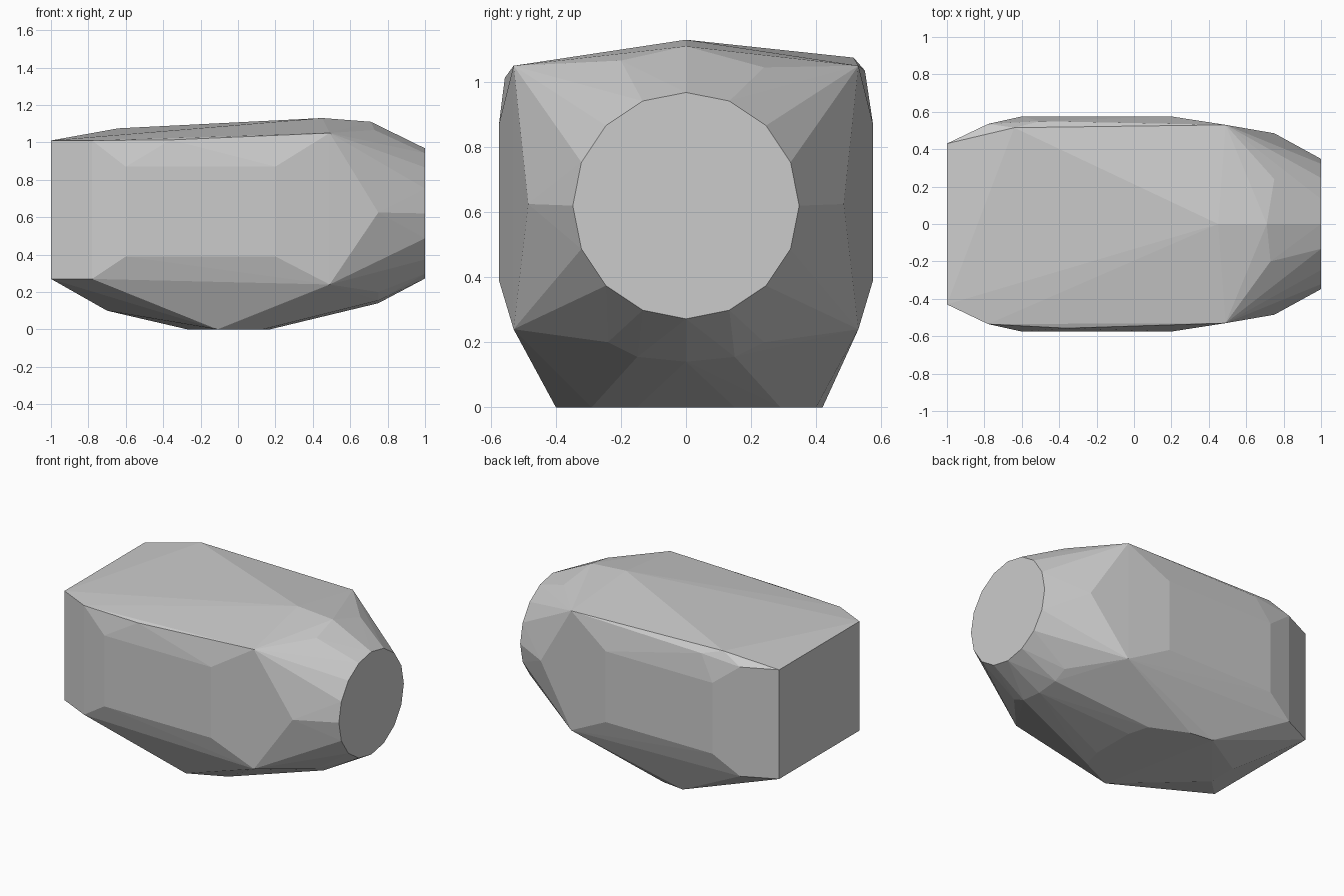
import bpy
import bmesh
from math import sin, cos, pi

default_cube = bpy.data.objects.get("Cube")
if default_cube:
    bpy.data.objects.remove(default_cube, do_unlink=True)

mesh = bpy.data.meshes.new("faceted_body")
body = bpy.data.objects.new("faceted_body", mesh)
bpy.context.collection.objects.link(body)
bm = bmesh.new()


def corner(x, y, z):
    """Add one hull corner."""
    bm.verts.new((x, y, z))


def pair(x, y, z):
    """Add a corner on the front and its mirror on the back."""
    corner(x, -y, z)
    corner(x, y, z)


def side_rectangle(x_values, y, z_values):
    """Add the corners of matching rectangles on both sides."""
    for x in x_values:
        for z in z_values:
            pair(x, y, z)


# Round flat end
sides, radius, centre_height = 16, 0.348, 0.62
for i in range(sides):
    angle = i * 2 * pi / sides
    corner(1, radius * sin(angle), centre_height + radius * cos(angle))

# Rectangular flat end, then the shoulders beside it
side_rectangle((-1, ), 0.43, (0.27, 1.01))
side_rectangle((-0.78, ), 0.535, (0.27, 1.01))

# Flat side panels
side_rectangle((-0.6, 0.2), 0.575, (0.39, 0.87))

# Shoulders and cheeks towards the round end
side_rectangle((0.49, ), 0.53, (0.24, 1.05))
pair(0.75, 0.485, 0.625)

# Chin under the round end
corner(0.75, 0, 0.14)
pair(0.75, 0.15, 0.155)
pair(0.75, 0.24, 0.2)

# Crown
corner(0.45, 0, 1.13)
corner(0.71, 0, 1.11)
corner(0.73, -0.2, 1.066)
corner(0.75, 0.24, 1.045)

# Uneven upper edges
corner(-0.64, 0.515, 1.075)
corner(-0.5, 0.55, 1.035)
corner(-0.36, -0.557, 1.013)

# Flat underside and its rising tail
pair(-0.11, 0.4, 0)
pair(0.13, 0.29, 0)
pair(0.17, 0.15, 0)
corner(-0.27, 0.42, 0)
pair(-0.7, 0.1, 0.1)

# Wrap all the corners in one faceted skin
hull = bmesh.ops.convex_hull(bm, input=bm.verts)
loose = [v for v in bm.verts if not v.link_faces]
bmesh.ops.delete(bm, geom=loose, context='VERTS')
bmesh.ops.dissolve_limit(bm, angle_limit=0.01, verts=bm.verts, edges=bm.edges)
bmesh.ops.recalc_face_normals(bm, faces=bm.faces)
for face in bm.faces:
    face.smooth = False
bm.to_mesh(mesh)
bm.free()

# Plain grey finish
grey = bpy.data.materials.new("plain_grey")
grey.use_nodes = True
colour = (0.6, 0.6, 0.6, 1)
grey.diffuse_color = colour
grey.node_tree.nodes["Principled BSDF"].inputs["Base Color"].default_value = colour
mesh.materials.append(grey)
